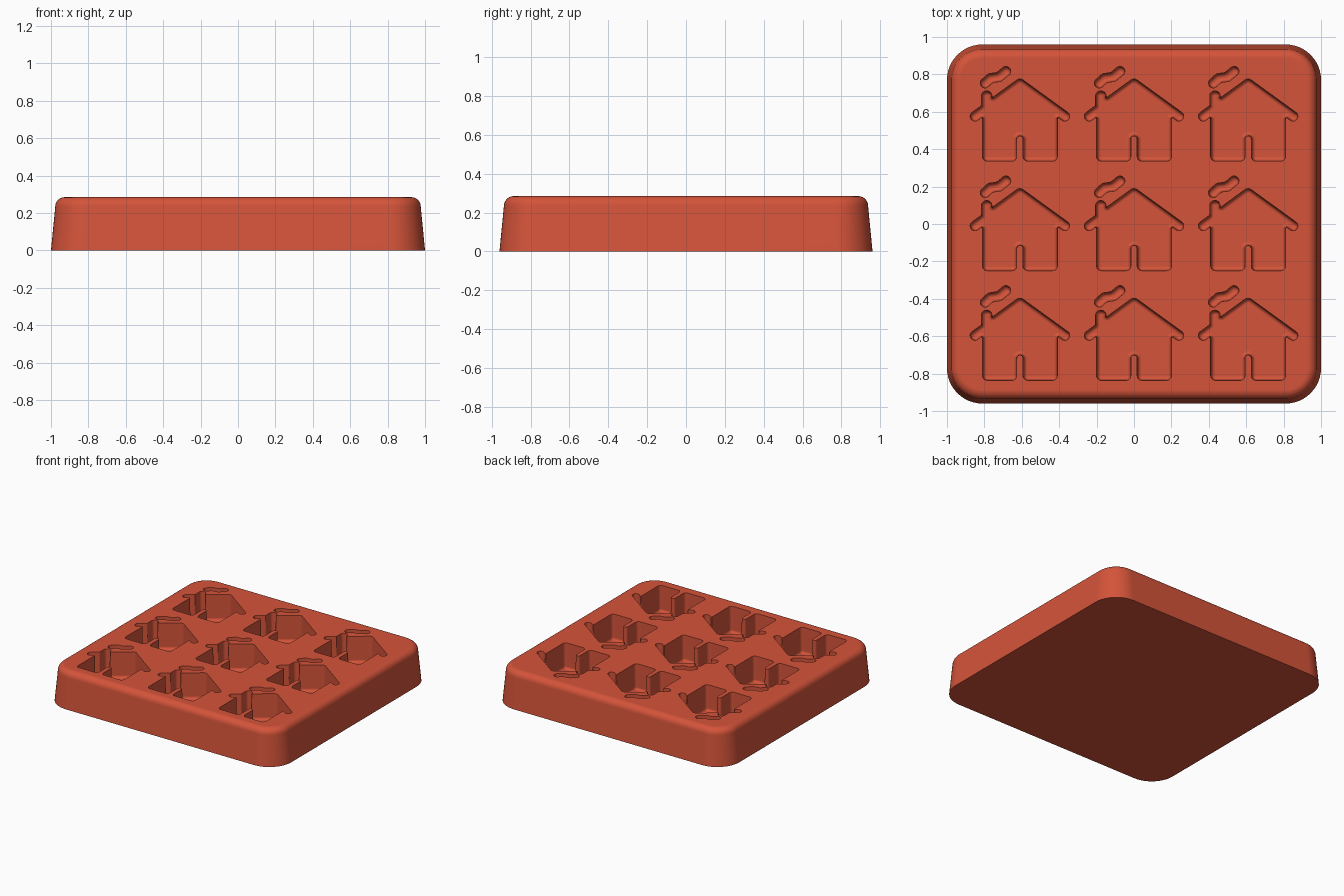
import bpy
import bmesh
import math
from mathutils import Vector

if "Cube" in bpy.data.objects:
    bpy.data.objects.remove(bpy.data.objects["Cube"])

TOP = 0.285          # height of the tray
FLOOR = 0.085        # height of the cavity floors
R = 0.0253           # corner radius of the cavities

silicone = bpy.data.materials.new("terracotta_red")
silicone.use_nodes = True
RED = (0.66, 0.088, 0.042, 1)
silicone.diffuse_color = RED
silicone.node_tree.nodes["Principled BSDF"].inputs["Base Color"].default_value = RED


def rounded(corners, steps=6):
    """Counter-clockwise outline from (x, y, radius) corners."""
    out = []
    for i, (x, y, r) in enumerate(corners):
        p = Vector((x, y))
        u = (Vector(corners[i - 1][:2]) - p).normalized()
        v = (Vector(corners[(i + 1) % len(corners)][:2]) - p).normalized()
        half = u.angle(v) / 2
        centre = p + (u + v).normalized() * r / math.sin(half)
        a = p + u * r / math.tan(half) - centre
        b = p + v * r / math.tan(half) - centre
        turn = math.atan2(a.x * b.y - a.y * b.x, a.dot(b))
        for k in range(steps + 1):
            t = turn * k / steps
            c, s = math.cos(t), math.sin(t)
            out.append(centre + Vector((a.x * c - a.y * s, a.x * s + a.y * c)))
    return out


def inset(outline, d):
    """Move every point of the outline inwards by d."""
    out = []
    for i, p in enumerate(outline):
        e = (p - outline[i - 1]).normalized()
        f = (outline[(i + 1) % len(outline)] - p).normalized()
        n, m = Vector((-e.y, e.x)), Vector((-f.y, f.x))
        out.append(p + (n + m) * d / (1 + n.dot(m)))
    return out


def loft(bm, outline, profile, offset=(0, 0)):
    """Closed solid from an outline and (inset, z) steps."""
    rings = []
    for d, z in profile:
        rings.append([bm.verts.new((p.x + offset[0], p.y + offset[1], z))
                      for p in inset(outline, d)])
    n = len(outline)
    for low, high in zip(rings, rings[1:]):
        for i in range(n):
            j = (i + 1) % n
            bm.faces.new((low[i], low[j], high[j], high[i]))
    bm.faces.new(rings[0][::-1])
    bm.faces.new(rings[-1])


def finish(bm, name):
    bmesh.ops.recalc_face_normals(bm, faces=bm.faces)
    mesh = bpy.data.meshes.new(name)
    bm.to_mesh(mesh)
    bm.free()
    mesh.materials.append(silicone)
    obj = bpy.data.objects.new(name, mesh)
    bpy.context.collection.objects.link(obj)
    return obj


def fillet(d, z, r, sign, steps=6):
    """Quarter round ending on the flat at height z."""
    angles = [math.pi / 2 * k / steps for k in range(steps + 1)]
    return [(d + r * (1 - math.cos(a)), z - sign * r * (1 - math.sin(a))) for a in angles]


# Tray block: tapered sides, rounded corners and a rounded top rim
C = 0.19
block = rounded([(-1, -0.96, C), (1, -0.96, C), (1, 0.96, C), (-1, 0.96, C)], 12)
bm = bmesh.new()
loft(bm, block, [(0, 0)] + fillet(0.023, TOP, 0.05, 1))
tray = finish(bm, "mould_tray")

# House cavity outline: body with door post, overhanging roof, chimney
house = rounded([
    (-0.2, -0.25, R), (-0.017, -0.25, R), (-0.017, -0.115, 0.016),
    (0.017, -0.115, 0.016), (0.017, -0.25, R), (0.2, -0.25, R),
    (0.2, -0.013, 0.005), (0.246, -0.046, R), (0.276, -0.004, R),
    (0, 0.196, 0.03),
    (-0.15, 0.087, 0.005), (-0.15, 0.125, R), (-0.205, 0.125, R),
    (-0.205, 0.047, 0.005),
    (-0.276, -0.004, R), (-0.246, -0.046, R), (-0.2, -0.013, 0.005)])


# Smoke cavity outline: a wavy ribbon with round ends
def ribbon(path, w):
    pts = [Vector(p) for p in path]
    left, right = [], []
    for i, p in enumerate(pts):
        t = (pts[min(i + 1, len(pts) - 1)] - pts[max(i - 1, 0)]).normalized()
        n = Vector((-t.y, t.x)) * w
        end = i in (0, len(pts) - 1)
        r = R if end else 0.03
        left.append((*(p + n), r))
        right.append((*(p - n), r))
    return rounded(right + left[::-1])


smoke = ribbon([(-0.205, 0.15), (-0.157, 0.194), (-0.112, 0.2), (-0.055, 0.247)], 0.0262)

# Nine cavities cut into the tray
cavity = [(0, TOP + 0.02), (0, TOP)] + fillet(0.004, FLOOR, 0.02, -1)
bm = bmesh.new()
for col in (-1, 0, 1):
    for row in (-1, 0, 1):
        for shape in (house, smoke):
            loft(bm, shape, cavity, (col * 0.61, row * 0.586))
cutter = finish(bm, "cavity_cutter")
cutter.hide_render = True

cut = tray.modifiers.new("cavities", "BOOLEAN")
cut.operation = "DIFFERENCE"
cut.solver = "EXACT"
cut.object = cutter
bpy.ops.object.select_all(action="DESELECT")
bpy.context.view_layer.objects.active = tray
tray.select_set(True)
bpy.ops.object.modifier_apply(modifier=cut.name)
bpy.data.objects.remove(cutter)

# Smooth rounds, crisp cavity rims
bpy.ops.object.shade_smooth_by_angle(angle=math.radians(35))
weighted = tray.modifiers.new("weighted_normals", "WEIGHTED_NORMAL")
weighted.keep_sharp = True
